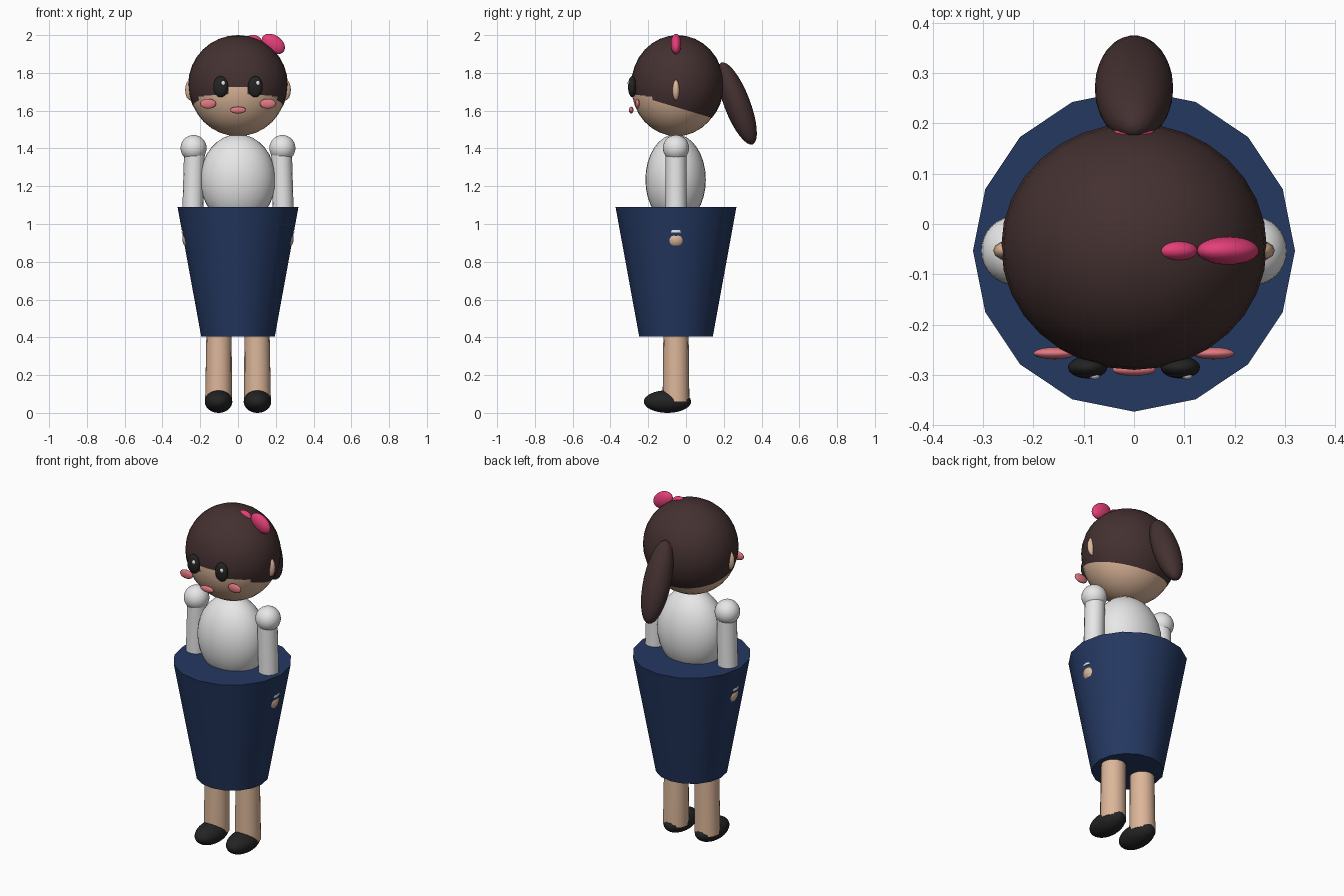
import bpy, bmesh, math
from mathutils import Matrix, Vector

if "Cube" in bpy.data.objects:
    bpy.data.objects.remove(bpy.data.objects["Cube"])

YC = -0.053  # body axis


def material(name, rgb):
    m = bpy.data.materials.new(name)
    m.diffuse_color = (*rgb, 1)
    m.use_nodes = True
    m.node_tree.nodes["Principled BSDF"].inputs["Base Color"].default_value = m.diffuse_color
    return m


HAIR = material("dark brown hair", (0.058, 0.03, 0.03))
SKIN = material("skin", (0.72, 0.47, 0.32))
WHITE = material("white cloth", (0.8, 0.8, 0.8))
NAVY = material("navy", (0.018, 0.04, 0.12))
BLACK = material("black", (0.017, 0.017, 0.017))
PINK = material("hot pink", (0.78, 0.05, 0.19))
BLUSH = material("blush pink", (0.75, 0.19, 0.22))


def finish(bm, name, mat, angle=40):
    me = bpy.data.meshes.new(name)
    bm.to_mesh(me)
    bm.free()
    me.materials.append(mat)
    ob = bpy.data.objects.new(name, me)
    bpy.context.collection.objects.link(ob)
    bpy.ops.object.select_all(action='DESELECT')
    ob.select_set(True)
    bpy.context.view_layer.objects.active = ob
    bpy.ops.object.shade_smooth_by_angle(angle=math.radians(angle))
    return ob


def ellipsoid(name, mat, loc, radii, rot=None, seg=32, rings=16, cut=None):
    bm = bmesh.new()
    bmesh.ops.create_uvsphere(bm, u_segments=seg, v_segments=rings, radius=1)
    m = Matrix.Translation(loc) @ (rot or Matrix()) @ Matrix.Diagonal((*radii, 1))
    bmesh.ops.transform(bm, matrix=m, verts=bm.verts)
    if cut:  # keep only the side the normal points to
        bmesh.ops.bisect_plane(bm, geom=bm.verts[:] + bm.edges[:] + bm.faces[:],
                               plane_co=cut[0], plane_no=cut[1], clear_inner=True)
    return finish(bm, name, mat, 60)


def tube(name, mat, p0, p1, r0, r1, seg=16):
    p0, p1 = Vector(p0), Vector(p1)
    d = p1 - p0
    bm = bmesh.new()
    bmesh.ops.create_cone(bm, cap_ends=True, segments=seg, radius1=r0,
                          radius2=r1, depth=d.length)
    rot = Vector((0, 0, 1)).rotation_difference(d).to_matrix().to_4x4()
    bmesh.ops.transform(bm, matrix=Matrix.Translation((p0 + p1) / 2) @ rot, verts=bm.verts)
    return finish(bm, name, mat)


# Head, and a hair cap trimmed along a line falling toward the back
ellipsoid("head", SKIN, (0, -0.05, 1.725), (0.257, 0.239, 0.26))
ellipsoid("hair_cap", HAIR, (0, -0.045, 1.737), (0.264, 0.245, 0.263),
          cut=(Vector((0, -0.29, 1.69)), Vector((0, 0.3, 1))))

# Ponytail and its tie
ellipsoid("ponytail", HAIR, (0, 0.27, 1.638), (0.078, 0.069, 0.232),
          Matrix.Rotation(math.radians(21), 4, 'X'))
ellipsoid("hair_tie", PINK, (0, 0.178, 1.8), (0.045, 0.02, 0.045))

# Bow resting on one side of the crown
ellipsoid("bow_large_loop", PINK, (0.187, YC, 1.953), (0.068, 0.028, 0.046),
          Matrix.Rotation(math.radians(35), 4, 'Y'))
ellipsoid("bow_small_loop", PINK, (0.086, YC, 1.972), (0.041, 0.02, 0.028),
          Matrix.Rotation(math.radians(15), 4, 'Y'))

# Mouth and torso
ellipsoid("mouth", BLUSH, (0, -0.29, 1.603), (0.043, 0.012, 0.018), seg=24, rings=12)
ellipsoid("torso", WHITE, (0, -0.055, 1.235), (0.2, 0.16, 0.24))

# Flared skirt with closed ends
tube("skirt", NAVY, (0, YC, 0.405), (0, YC, 1.09), 0.195, 0.32, 16)

# Paired parts
for s, side in ((-1, "left"), (1, "right")):
    ellipsoid("ear_" + side, SKIN, (s * 0.25, YC, 1.71), (0.03, 0.02, 0.056), seg=12, rings=8)
    ellipsoid("eye_" + side, BLACK, (s * 0.092, -0.285, 1.727), (0.039, 0.022, 0.056))
    ellipsoid("eye_glint_" + side, WHITE, (s * 0.092 + 0.013, -0.302, 1.746),
              (0.011, 0.007, 0.013), seg=16, rings=8)
    ellipsoid("cheek_" + side, BLUSH, (s * 0.158, -0.257, 1.637),
              (0.042, 0.012, 0.026), seg=24, rings=12)
    ellipsoid("shoulder_" + side, WHITE, (s * 0.235, YC, 1.402), (0.069, 0.069, 0.069))
    tube("arm_" + side, WHITE, (s * 0.242, YC, 0.953), (s * 0.23, YC, 1.4), 0.056, 0.055)
    ellipsoid("hand_" + side, SKIN, (s * 0.24, YC, 0.92), (0.055, 0.055, 0.055), seg=24, rings=12)
    tube("leg_" + side, SKIN, (s * 0.103, YC, 0.06), (s * 0.1, YC, 0.5), 0.071, 0.066)
    ellipsoid("shoe_" + side, BLACK, (s * 0.103, -0.098, 0.06), (0.073, 0.125, 0.06))
